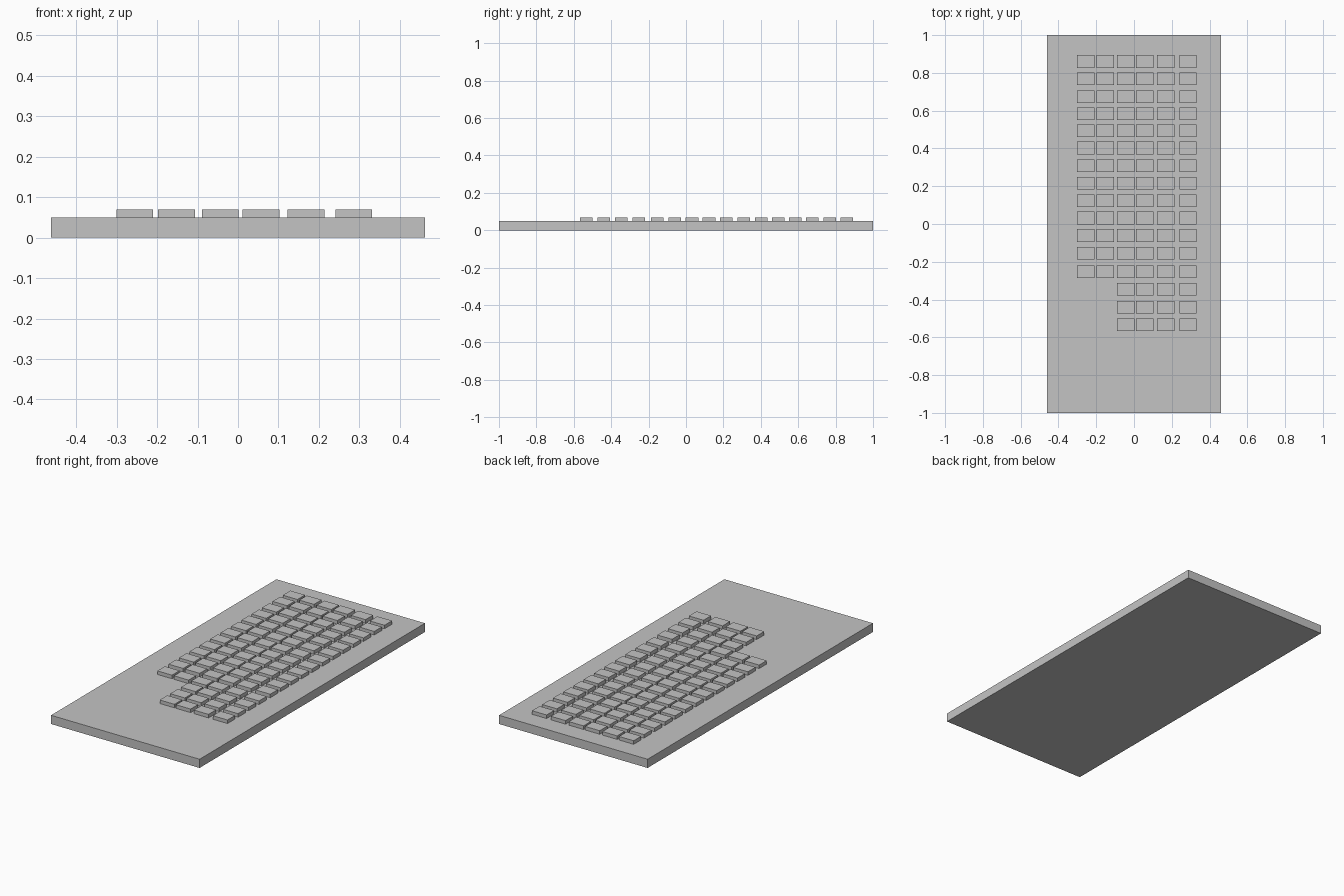
import bpy, bmesh
from mathutils import Matrix

if "Cube" in bpy.data.objects:
    bpy.data.objects.remove(bpy.data.objects["Cube"])

grey = bpy.data.materials.new("plain grey")
grey.diffuse_color = (0.55, 0.55, 0.55, 1)
grey.use_nodes = True
grey.node_tree.nodes["Principled BSDF"].inputs["Base Color"].default_value = grey.diffuse_color


def add_box(bm, centre, size):
    m = Matrix.Translation(centre) @ Matrix.Diagonal((*size, 1))
    bmesh.ops.create_cube(bm, size=1, matrix=m)


def finish(bm, name):
    mesh = bpy.data.meshes.new(name)
    bm.to_mesh(mesh)
    bm.free()
    mesh.materials.append(grey)
    obj = bpy.data.objects.new(name, mesh)
    bpy.context.collection.objects.link(obj)
    return obj


BASE_H, TOP = 0.049, 0.069

# flat base slab
bm = bmesh.new()
add_box(bm, (0, 0, BASE_H / 2), (0.923, 2.0, BASE_H))
finish(bm, "base_slab")

# grid of raised blocks; the three front rows lack the two left columns
columns = [-0.255, -0.152, -0.044, 0.057, 0.168, 0.286]
rows = [0.860, 0.769, 0.674, 0.583, 0.493, 0.402, 0.309, 0.216,
        0.123, 0.032, -0.061, -0.154, -0.253, -0.346, -0.440, -0.533]
bm = bmesh.new()
for r, y in enumerate(rows):
    for x in (columns if r < 13 else columns[2:]):
        add_box(bm, (x, y, (BASE_H + TOP) / 2), (0.091, 0.067, TOP - BASE_H))
finish(bm, "raised_blocks")
